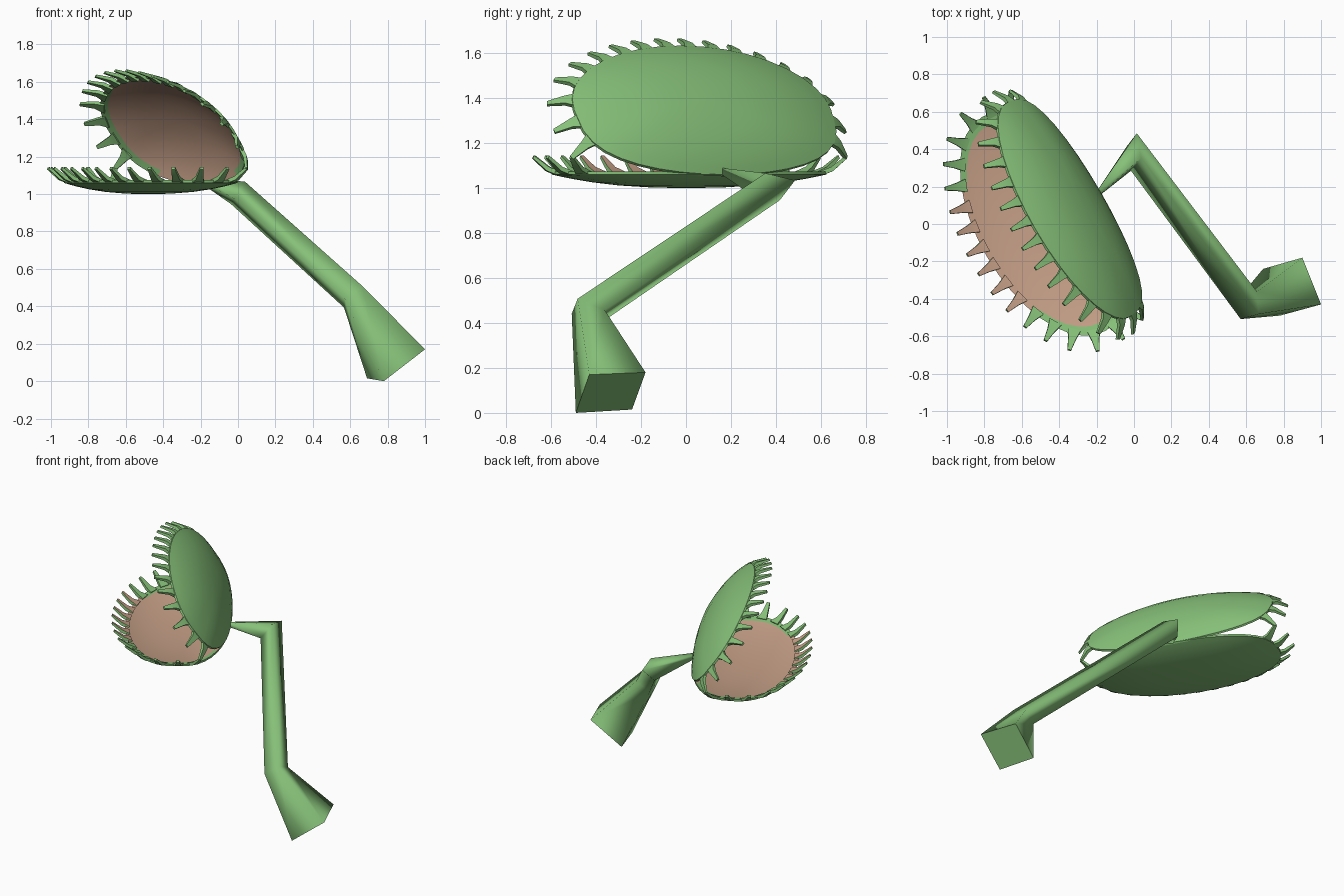
import bpy, bmesh, math
from mathutils import Vector

if "Cube" in bpy.data.objects:
    bpy.data.objects.remove(bpy.data.objects["Cube"])


def material(name, rgb):
    m = bpy.data.materials.new(name)
    m.diffuse_color = (*rgb, 1)
    m.use_nodes = True
    m.node_tree.nodes["Principled BSDF"].inputs["Base Color"].default_value = m.diffuse_color
    return m


GREEN = material("leaf green", (0.24, 0.53, 0.19))
TAN = material("inner tan", (0.58, 0.36, 0.25))


def finish(bm, name, angle):
    bmesh.ops.recalc_face_normals(bm, faces=bm.faces)
    me = bpy.data.meshes.new(name)
    bm.to_mesh(me)
    bm.free()
    me.materials.append(GREEN)
    me.materials.append(TAN)
    ob = bpy.data.objects.new(name, me)
    bpy.context.collection.objects.link(ob)
    bpy.ops.object.select_all(action='DESELECT')
    ob.select_set(True)
    bpy.context.view_layer.objects.active = ob
    bpy.ops.object.shade_smooth_by_angle(angle=math.radians(angle))
    return ob


# Shared hinge frame: long axis along the hinge, mouth opening away from it
HINGE = Vector((-0.18, 0.175, 1.06))
LONG = Vector((0.5, -0.866, 0))
AWAY = Vector((-0.866, -0.5, 0))
UP = Vector((0, 0, 1))
A, B = 0.66, 0.35


def outline(t):
    """Lobe outline: elliptical at the mouth, flatter along the hinge."""
    c = math.cos(t)
    v = B * c if c >= 0 else -B * abs(c) ** 0.65
    return A * math.sin(t), v


def lobe_frame(tilt):
    e = AWAY * math.cos(tilt) + UP * math.sin(tilt)
    inward = UP * math.cos(tilt) - AWAY * math.sin(tilt)
    if tilt > 0:
        inward = -inward
    return lambda u, v, w: HINGE + LONG * u + e * (v + B) + inward * w


def make_lobe(name, place, depth):
    bm = bmesh.new()
    seg, radii = 36, (0.25, 0.5, 0.7, 0.84, 0.92, 1.0)
    thick = 0.014

    def skin(offset):
        pole = bm.verts.new(place(0, 0, offset - depth))
        rings = []
        for r in radii:
            ring = []
            for i in range(seg):
                u, v = outline(2 * math.pi * i / seg)
                w = offset - depth * (1 - r ** 2.4)
                ring.append(bm.verts.new(place(u * r, v * r, w)))
            rings.append(ring)
        return pole, rings

    def fill(pole, rings, inner):
        for i in range(seg):
            j = (i + 1) % seg
            f = bm.faces.new((pole, rings[0][i], rings[0][j]))
            f.material_index = int(inner)
            for k in range(len(rings) - 1):
                f = bm.faces.new((rings[k][i], rings[k + 1][i],
                                  rings[k + 1][j], rings[k][j]))
                # tan lining stops short of the rim at both long ends
                u = abs(outline(2 * math.pi * (i + 0.5) / seg)[0])
                f.material_index = int(inner and (k < 4 or u < 0.45))

    outer, inner = skin(0), skin(thick)
    fill(*outer, False)
    fill(*inner, True)
    for i in range(seg):
        j = (i + 1) % seg
        bm.faces.new((outer[1][-1][i], outer[1][-1][j],
                      inner[1][-1][j], inner[1][-1][i]))
    return finish(bm, name, 50)


def make_teeth(name, place, count, tan_reach):
    # even spacing along the outline
    n, limit = 400, math.radians(108)
    pts = [Vector(outline(-limit + 2 * limit * i / n)) for i in range(n + 1)]
    dist = [0]
    for p, q in zip(pts, pts[1:]):
        dist.append(dist[-1] + (q - p).length)
    bm = bmesh.new()
    for k in range(count):
        goal = dist[-1] * k / (count - 1)
        i = min(range(1, n), key=lambda m: abs(dist[m] - goal))
        along = (pts[i + 1] - pts[i - 1]).normalized()
        out = Vector((-along.y, along.x))
        p = pts[i]
        # sections: distance out, lift, half width, half thickness
        rings = []
        for o, w, hw, ht in ((-0.025, 0.005, 0.036, 0.009),
                             (0.025, 0.025, 0.021, 0.009),
                             (0.088, 0.078, 0.010, 0.006)):
            ring = []
            for sx, sw in ((-1, -1), (1, -1), (1, 1), (-1, 1)):
                q = p + out * (o - sw * ht * 0.5) + along * sx * hw
                ring.append(bm.verts.new(place(q.x, q.y, w + sw * ht)))
            rings.append(ring)
        bm.faces.new(rings[0])
        bm.faces.new(rings[-1])
        for r, s in zip(rings, rings[1:]):
            for c in range(4):
                d = (c + 1) % 4
                f = bm.faces.new((r[c], r[d], s[d], s[c]))
                f.material_index = int(c == 2 and abs(p.x) < tan_reach)
    # outline direction must leave teeth pointing outward
    return finish(bm, name, 40)


lower, upper = lobe_frame(0), lobe_frame(math.radians(55))
make_lobe("lower_lobe", lower, 0.06)
make_lobe("upper_lobe", upper, 0.10)
make_teeth("lower_teeth", lower, 18, 0.36)
make_teeth("upper_teeth", upper, 18, 0)

# Stem: square flared foot swept with mitred bends to a thin tip at the hinge
ring = [Vector(c) for c in ((0.78, -0.49, 0.0), (1.0, -0.43, 0.17),
                            (0.90, -0.18, 0.18), (0.69, -0.24, 0.015))]
path = [sum(ring, Vector()) / 4, Vector((0.615, -0.435, 0.45)),
        Vector((0.0, 0.385, 1.005)), Vector((-0.19, 0.165, 1.075))]
scales = (0.42, 0.92, 0.25)
bm = bmesh.new()
loops = [[bm.verts.new(c) for c in ring]]
for i in range(1, 4):
    d = (path[i] - path[i - 1]).normalized()
    nxt = (path[i + 1] - path[i]).normalized() if i < 3 else d
    normal = (d + nxt).normalized()
    moved = []
    for c in ring:
        c = path[i - 1] + (c - path[i - 1]) * scales[i - 1]
        hit = c + d * ((path[i] - c).dot(normal) / d.dot(normal))
        moved.append(hit)
    ring = moved
    loops.append([bm.verts.new(c) for c in ring])
for r, s in zip(loops, loops[1:]):
    for c in range(4):
        d = (c + 1) % 4
        bm.faces.new((r[c], r[d], s[d], s[c]))
foot = bm.faces.new(loops[0])
bm.faces.new(loops[-1])
stem = finish(bm, "stem", 100)
# keep the cut end of the foot crisp
for e in stem.data.edges:
    if all(v < 4 for v in e.vertices):
        e.use_edge_sharp = True
